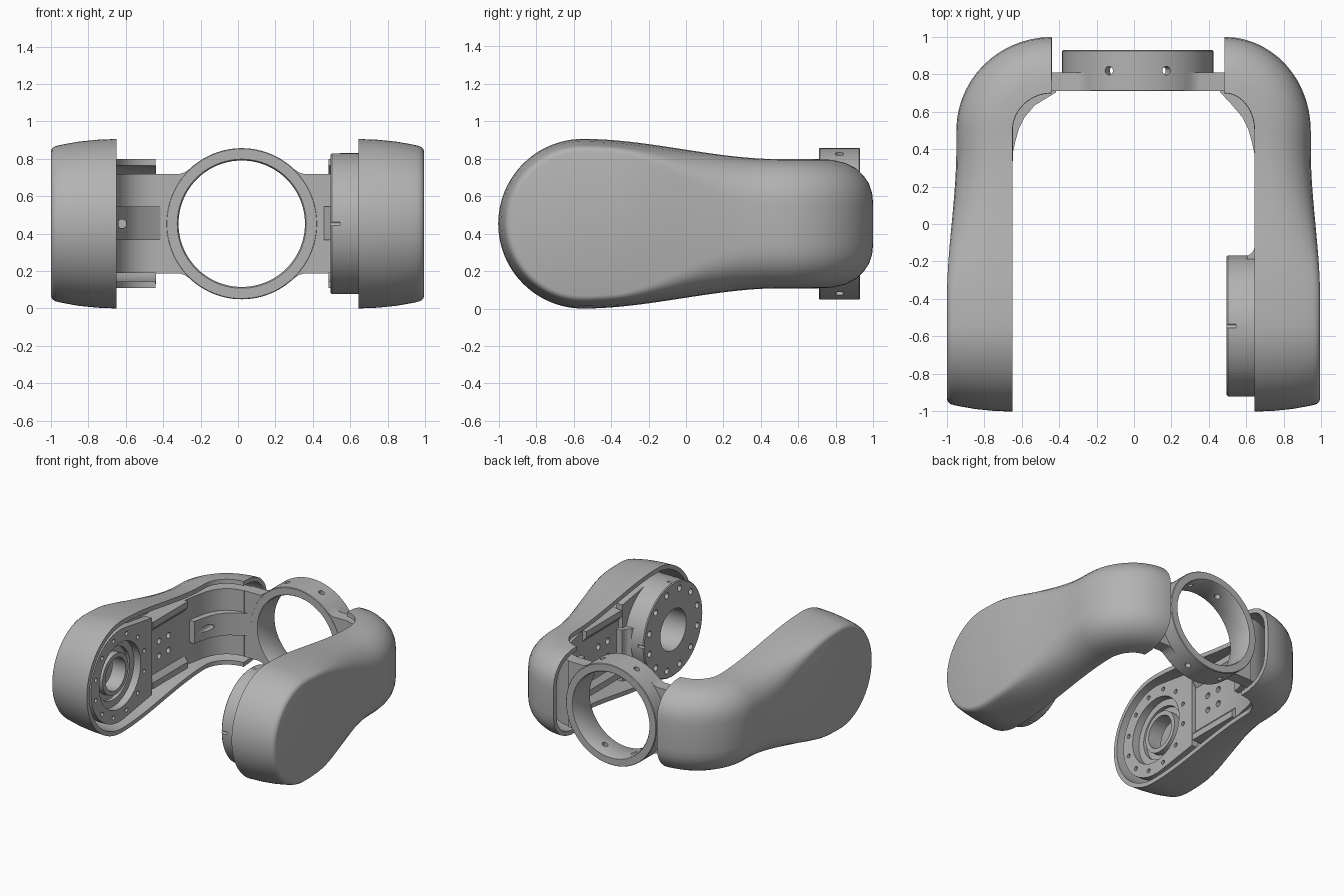
import bpy, bmesh
from math import sin, cos, pi, radians
from mathutils import Matrix, Vector

old = bpy.data.objects.get("Cube")
if old:
    bpy.data.objects.remove(old, do_unlink=True)

GREY = (0.45, 0.45, 0.45, 1)
mat = bpy.data.materials.new("plain grey")
mat.use_nodes = True
mat.diffuse_color = GREY
mat.node_tree.nodes["Principled BSDF"].inputs["Base Color"].default_value = GREY

ZC, R, PIVOT, BEND = 0.453, 0.453, -0.55, 0.5


def activate(ob):
    bpy.ops.object.select_all(action='DESELECT')
    ob.select_set(True)
    bpy.context.view_layer.objects.active = ob


def finish(name, bm, recalc=True):
    if recalc:
        bmesh.ops.recalc_face_normals(bm, faces=bm.faces)
    me = bpy.data.meshes.new(name)
    bm.to_mesh(me)
    bm.free()
    me.materials.append(mat)
    ob = bpy.data.objects.new(name, me)
    bpy.context.collection.objects.link(ob)
    return ob


def smooth(ob, angle=35):
    activate(ob)
    bpy.ops.object.shade_smooth_by_angle(angle=radians(angle))


def apply(ob, mod):
    activate(ob)
    bpy.ops.object.modifier_apply(modifier=mod.name)


def prism(name, pts, axis, lo, hi):
    """Extrude a flat outline along one axis."""
    place = {'X': lambda p, d: (d, p[0], p[1]),
             'Y': lambda p, d: (p[0], d, p[1]),
             'Z': lambda p, d: (p[0], p[1], d)}[axis]
    bm = bmesh.new()
    a = [bm.verts.new(place(p, lo)) for p in pts]
    b = [bm.verts.new(place(p, hi)) for p in pts]
    bm.faces.new(a)
    bm.faces.new(b)
    for i in range(len(pts)):
        j = (i + 1) % len(pts)
        bm.faces.new((a[i], a[j], b[j], b[i]))
    return finish(name, bm)


def lathe(name, profile, axis, centre, n=72):
    """Revolve a closed (radius, position) profile about the X or Y axis."""
    bm = bmesh.new()
    rows = []
    for k in range(n):
        c, s = cos(2 * pi * k / n), sin(2 * pi * k / n)
        rows.append([bm.verts.new((d, centre + r * c, ZC + r * s) if axis == 'X'
                                  else (centre + r * c, d, ZC + r * s)) for r, d in profile])
    for k in range(n):
        p, q = rows[k], rows[(k + 1) % n]
        for i in range(len(profile)):
            j = (i + 1) % len(profile)
            bm.faces.new((p[i], p[j], q[j], q[i]))
    return finish(name, bm)


def drill(ob, holes):
    """Cut cylinders given as (centre, direction, radius, length)."""
    bm = bmesh.new()
    for pos, direction, r, length in holes:
        turn = Vector(direction).to_track_quat('Z', 'Y').to_matrix().to_4x4()
        bmesh.ops.create_cone(bm, cap_ends=True, segments=32 if r > 0.1 else 14, radius1=r,
                              radius2=r, depth=length, matrix=Matrix.Translation(pos) @ turn)
    cutter = finish("cutter", bm)
    cutter.hide_render = True
    mod = ob.modifiers.new("holes", 'BOOLEAN')
    mod.operation, mod.solver, mod.object = 'DIFFERENCE', 'EXACT', cutter
    apply(ob, mod)
    bpy.data.objects.remove(cutter, do_unlink=True)


def ease(v, lo, hi):
    t = min(1, max(0, (v - lo) / (hi - lo)))
    return t * t * (3 - 2 * t)


def bent(s, cx, xin, p, depth):
    """Point at path length p and depth outwards, following the elbow."""
    if p <= BEND:
        return s * (xin + depth), p
    a = (p - BEND) / 0.33 * pi / 2
    return s * (cx + (xin - cx + depth) * cos(a)), BEND + (0.2 + depth) * sin(a)


# Wall sections as (inset, depth): drum end and slim elbow end
DRUM = [(0, 0), (.004, .1), (.014, .2), (.026, .27), (.034, .31), (.04, .33), (.052, .345), (.068, .35)]
ELBOW = [(0, 0), (.004, .08), (.02, .15), (.05, .21), (.09, .25), (.13, .277), (.18, .294), (.24, .3)]


def shell(name, s, cx, xin):
    half = [(cos(t * pi / 48), sin(t * pi / 48), PIVOT) for t in range(25)]
    half += [(0, 1, PIVOT + (BEND - PIVOT) * t / 24) for t in range(1, 25)]
    half += [(0, 1, BEND + 0.33 * t / 14) for t in range(1, 15)]
    outline = [(c, -z, p) for c, z, p in reversed(half[1:])] + half
    bm = bmesh.new()
    rows = []
    for drum, elbow in zip(DRUM, ELBOW):
        row = []
        for c, z, p in outline:
            w = ease(p, -0.4, 0.4)
            inset = drum[0] + (elbow[0] - drum[0]) * w
            depth = drum[1] + (elbow[1] - drum[1]) * w
            height = R - 0.108 * ease(p, PIVOT, BEND)
            x, y = bent(s, cx, xin, p - c * (R - inset), depth)
            row.append(bm.verts.new((x, y, ZC + z * (height - inset))))
        rows.append(row)
    n = len(outline)

    def face(vs):
        vs = list(dict.fromkeys(vs))
        bm.faces.new(vs if s > 0 else vs[::-1])
    for a, b in zip(rows, rows[1:]):
        for i in range(n - 1):
            face((a[i], b[i], b[i + 1], a[i + 1]))
    last = rows[-1]
    for i in range(n // 2):
        face((last[n - 1 - i], last[n - 2 - i], last[i + 1], last[i]))
    ob = finish(name, bm, recalc=False)
    mod = ob.modifiers.new("wall", 'SOLIDIFY')
    mod.thickness, mod.offset = 0.035, -1
    apply(ob, mod)
    smooth(ob)


def arm(side, s, cx, xin):
    shell(side + "_arm_shell", s, cx, xin)

    # Curved bracket strip inside the shell
    path = [-0.15, 0.1, 0.32] + [BEND + 0.33 * t / 10 for t in range(11)]
    sink = [0.05 * (1 - ease(p, 0.3, 0.6)) for p in path]
    inner = [bent(s, cx, xin, p, d + 0.005) for p, d in zip(path, sink)]
    outer = [bent(s, cx, xin, p, d + 0.1) for p, d in zip(path, sink)]
    strip = prism(side + "_bracket_strip", inner + outer[::-1], 'Z', 0.19, 0.72)
    drill(strip, [((s * (xin + 0.05), y, ZC + dz), (1, 0, 0), 0.024, 0.1)
                  for y in (0, 0.12) for dz in (-0.06, 0.06)])
    smooth(strip, 30)

    # Rib bracing the inside of the elbow
    rib_pts = [(xin, .37), (xin - .015, .44), (xin - .035, .51), (xin - .065, .57), (xin - .12, .635),
               (cx - .025, .705), (cx, .75), (xin + .05, .62), (xin + .06, .37)]
    rib = prism(side + "_elbow_rib", [(s * x, y) for x, y in rib_pts], 'Z', 0.365, 0.545)
    drill(rib, [((s * (xin - 0.03), 0.5, ZC), (0, 1, 0), 0.024, 0.16)])
    smooth(rib, 30)

    # Sloped rails along the strip's upper and lower edges
    for label, f in (("upper", 1), ("lower", -1)):
        rail = [(.02, .27), (.02, .22), (.09, .14), (.1, .27)]
        prism(f"{side}_{label}_rail", [(s * (xin + x), ZC + f * z) for x, z in rail], 'Y', -0.13, 0.32)

    # Mounting plate with a large opening and bolt holes
    plate_pts = [(PIVOT + 0.37 * cos(radians(a)), ZC + 0.37 * sin(radians(a))) for a in range(80, 281, 8)]
    plate_pts += [(-0.14, ZC - 0.31), (-0.14, ZC + 0.31)]
    x0, x1 = sorted((s * (xin + 0.02), s * (xin + 0.08)))
    plate = prism(side + "_mount_plate", plate_pts, 'X', x0, x1)
    mid = (x0 + x1) / 2
    holes = [((mid, PIVOT, ZC), (1, 0, 0), 0.265, 0.3)]
    holes += [((mid, PIVOT + 0.32 * cos(radians(a)), ZC + 0.32 * sin(radians(a))), (1, 0, 0), 0.017, 0.2)
              for a in range(15, 360, 30)]
    drill(plate, holes)
    smooth(plate, 30)


arm("right", -1, 0.44, 0.65)
arm("left", 1, 0.485, 0.645)

# Stepped bearing seat in the right arm
smooth(lathe("bearing_seat", [(.13, -.71), (.165, -.71), (.165, -.76), (.21, -.76), (.21, -.73),
                              (.268, -.73), (.268, -.83), (.13, -.83)], 'X', PIVOT))

# Motor drum in the left arm, with bolt circle and index slots
motor = lathe("motor_drum", [(.165, .495), (.37, .495), (.377, .502), (.377, .88), (.165, .88)], 'X', -0.545)
bolts = [((0.5, -0.545 + 0.315 * cos(k * pi / 6 + 0.26), ZC + 0.315 * sin(k * pi / 6 + 0.26)),
          (1, 0, 0), 0.024, 0.12) for k in range(12)]
slots = [((0.5, -0.545 + 0.377 * cos(k * pi / 2), ZC + 0.377 * sin(k * pi / 2)),
          (1, 0, 0), 0.01, 0.09) for k in range(4)]
drill(motor, bolts + slots)
smooth(motor)

# Fillet joining the drum to the left plate
prism("drum_fillet", [(.60, -.19), (.61, -.168), (.63, -.155), (.642, -.135), (.648, -.11), (.72, -.11), (.72, -.19)],
      'Z', ZC - 0.12, ZC + 0.12)

# Rear ring with radial screw holes
ring = lathe("rear_ring", [(.338, .72), (.345, .71), (.4, .71), (.404, .715), (.404, .925), (.4, .93),
                           (.345, .93), (.338, .92)], 'Y', 0.02, 96)
drill(ring, [((0.02 + 0.37 * sx * sin(0.39), 0.82, ZC + 0.37 * sz * cos(0.39)),
              (sx * sin(0.39), 0, sz * cos(0.39)), 0.023, 0.16) for sx in (-1, 1) for sz in (-1, 1)])
smooth(ring)

# Flared lugs joining the ring to both brackets
for side, s, end in (("right", -1, 0.46), ("left", 1, 0.465)):
    top = [(end, .267), (.33, .267), (.305, .274), (.28, .292), (.25, .318)]
    back = [(.37 * cos(radians(a)), .37 * sin(radians(a))) for a in range(50, -51, -10)]
    lug = top + back + [(x, -z) for x, z in reversed(top)]
    smooth(prism(side + "_ring_lug", [(0.02 + s * x, ZC + z) for x, z in lug], 'Y', 0.712, 0.81), 30)
